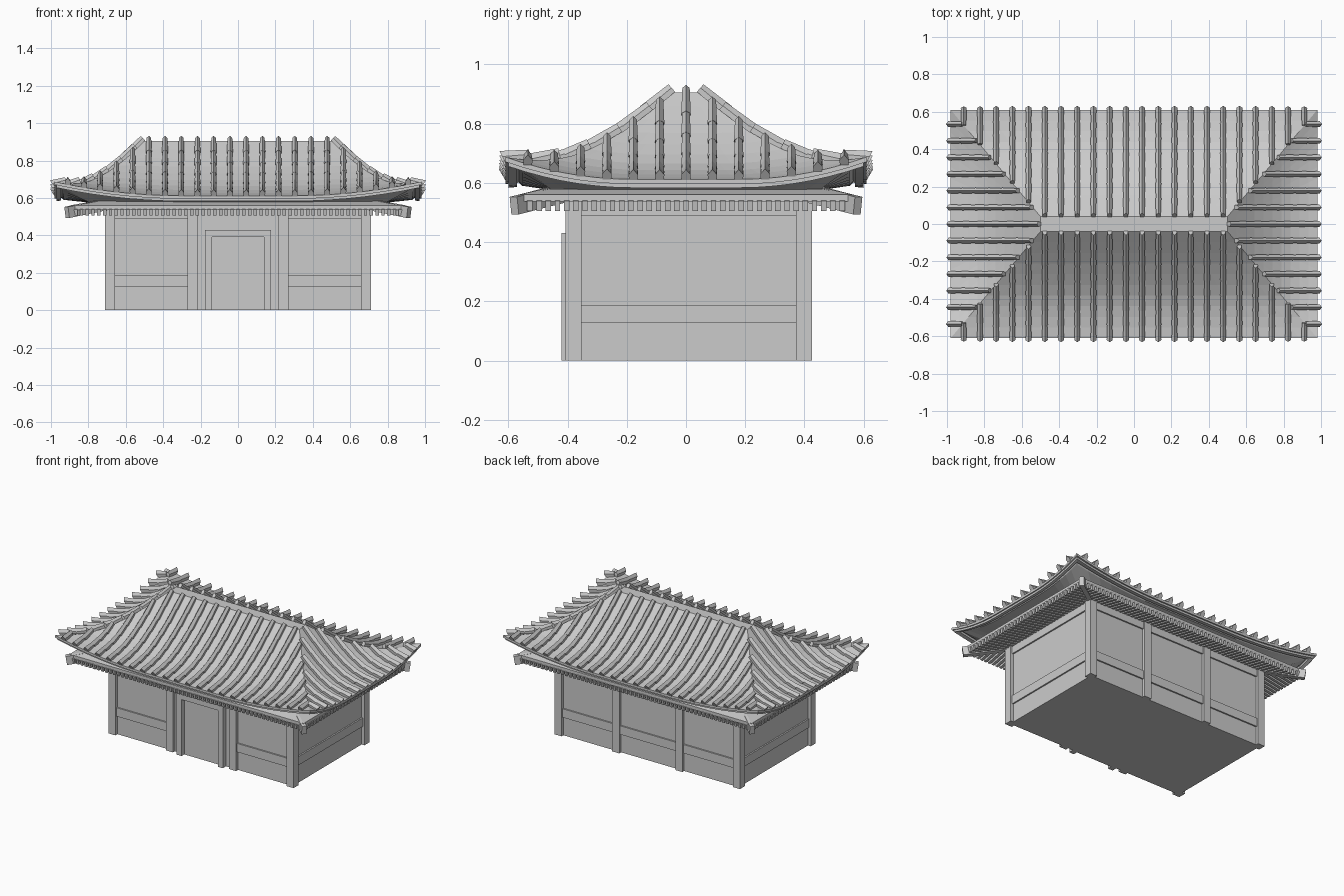
import bpy, bmesh, math
from mathutils import Vector

if "Cube" in bpy.data.objects:
    bpy.data.objects.remove(bpy.data.objects["Cube"])

def finish(name, bm):
    bmesh.ops.recalc_face_normals(bm, faces=bm.faces[:])
    me = bpy.data.meshes.new(name)
    bm.to_mesh(me)
    bm.free()
    ob = bpy.data.objects.new(name, me)
    bpy.context.collection.objects.link(ob)
    return ob

def prism(bm, p0, p1, side, profile, k0=1.0, k1=1.0, lean=0.0):
    """Sweep a (u, v) profile from p0 to p1; lean pushes the p0 end outwards with height."""
    p0, p1, side = Vector(p0), Vector(p1), Vector(side)
    d = (p1 - p0).normalized()
    up = side.cross(d)
    if abs(up.z) > 1e-4 and up.z < 0:
        up = -up
    a = [bm.verts.new(p0 + side * u * k0 + up * v * k0 - d * v * lean) for u, v in profile]
    b = [bm.verts.new(p1 + side * u * k1 + up * v * k1) for u, v in profile]
    n = len(profile)
    for i in range(n):
        bm.faces.new((a[i], a[(i + 1) % n], b[(i + 1) % n], b[i]))
    bm.faces.new(a)
    bm.faces.new(b)

def boxes(name, items):
    bm = bmesh.new()
    for x0, x1, y0, y1, z0, z1 in items:
        prism(bm, (0, 0, z0), (0, 0, z1), (1, 0, 0),
              [(x0, -y0), (x1, -y0), (x1, -y1), (x0, -y1)])
    return finish(name, bm)

def loft(name, rings, cap=False, loop=False):
    bm = bmesh.new()
    vs = [[bm.verts.new(p) for p in r] for r in rings]
    n = len(vs[0])
    pairs = list(zip(vs, vs[1:])) + ([(vs[-1], vs[0])] if loop else [])
    for a, b in pairs:
        for i in range(n):
            bm.faces.new((a[i], a[(i + 1) % n], b[(i + 1) % n], b[i]))
    if cap:
        bm.faces.new(vs[0])
    return finish(name, bm)

# ---- roof surface: s is 0 at the ridge and 1 at the eave ----
PROFILE = [.905, .858, .812, .768, .73, .695, .665, .643, .628, .618, .612]

def half(s):
    return .5 + .48 * s, .04 + .57 * s

def roof_z(x, y):
    x, y = abs(x), abs(y)
    sx, sy = (x - .5) / .48, (y - .04) / .57
    s = min(max(sx, sy, 0), 1)
    hx, hy = half(s)
    a = x / hx if sy >= sx else y / hy
    t = s * 10
    i = min(int(t), 9)
    z = PROFILE[i] + (PROFILE[i + 1] - PROFILE[i]) * (t - i)
    return z + .075 * s * s * max(0, (a - .3) / .7) ** 2

def rect(hx, hy, n=20):
    c = [(-hx, -hy), (hx, -hy), (hx, hy), (-hx, hy)]
    return [(c[k][0] + (c[(k + 1) % 4][0] - c[k][0]) * i / n,
             c[k][1] + (c[(k + 1) % 4][1] - c[k][1]) * i / n)
            for k in range(4) for i in range(n)]

def roof_ring(s, dz=0.0):
    return [(x, y, roof_z(x, y) + dz) for x, y in rect(*half(s))]

def flat_ring(hx, hy, z):
    return [(x, y, z) for x, y in rect(hx, hy)]

# roof sheet with a thin rim and underside
steps = [i / 10 for i in range(11)]
loft("roof", [roof_ring(s) for s in steps] +
     [roof_ring(s, -.016) for s in reversed(steps)], cap=True)
# sloping soffit below the roof, and the thin curved board under the eave
loft("soffit", [roof_ring(.92, -.016), roof_ring(.9, -.028), flat_ring(.79, .45, .575)])
loft("eave_board", [roof_ring(.98, -.016), roof_ring(.98, -.03),
                    roof_ring(.93, -.03), roof_ring(.93, -.016)], loop=True)

# ---- tile ribs: overlapping house-shaped tiles running up each slope ----
TILE = [(-.014, -.006), (.014, -.006), (.016, .017), (0, .037), (-.016, .017)]
bm = bmesh.new()

def rib(fn, outer, inner, side):
    n = max(1, round(abs(outer - inner) / .078))
    for i in range(n):
        a = outer + (inner - outer) * i / n
        b = outer + (inner - outer) * (i + 1) / n
        (xa, ya), (xb, yb) = fn(a), fn(b)
        prism(bm, (xa, ya, roof_z(xa, ya)), (xb, yb, roof_z(xb, yb) + .006),
              side, TILE, 1.0, .78, .35)

for sgn in (-1, 1):
    for i in range(22):
        x = (i - 10.5) * .0867
        top = max(.04, .04 + .57 * (abs(x) - .5) / .48)
        rib(lambda v: (x, sgn * v), .612, top, (1, 0, 0))
    for i in range(-6, 7):
        y = i * .089
        top = max(.5, .5 + .48 * (abs(y) - .04) / .57)
        rib(lambda v: (sgn * v, y), .982, top, (0, 1, 0))
finish("roof_tile_ribs", bm)

# ---- lower eave: deck, rafters and corner beams ----
IX, IY, OX, OY = .68, .39, .90, .565
loft("eave_deck", [flat_ring(IX, IY, .60), flat_ring(OX, OY, .56),
                   flat_ring(OX, OY, .537), flat_ring(IX, IY, .577)], loop=True)
bm = bmesh.new()
BAR = [(-.009, -.032), (.009, -.032), (.009, .002), (-.009, .002)]
for sgn in (-1, 1):
    for i in range(-28, 29):
        x = i * .031
        t = max(0, (abs(x) - IX) / (OX - IX))
        if t < .9:
            prism(bm, (x, sgn * (OY + .005), .537),
                  (x, sgn * (IY + (OY - IY) * t), .577 - .04 * t), (1, 0, 0), BAR)
    for i in range(-17, 18):
        y = i * .031
        t = max(0, (abs(y) - IY) / (OY - IY))
        if t < .9:
            prism(bm, (sgn * (OX + .005), y, .537),
                  (sgn * (IX + (OX - IX) * t), y, .577 - .04 * t), (0, 1, 0), BAR)
finish("rafters", bm)

bm = bmesh.new()
BEAM = [(-.016, -.03), (.016, -.03), (.016, .03), (-.016, .03)]
for sx in (-1, 1):
    for sy in (-1, 1):
        side = Vector((-sy * (OY - IY), sx * (OX - IX), 0)).normalized()
        prism(bm, (sx * .915, sy * .58, .523), (sx * .66, sy * .375, .575), side, BEAM)
finish("corner_beams", bm)
boxes("eave_plate", [(-.80, .80, -.46, .46, .57, .605)])

# ---- walls, posts, rails and door frame ----
boxes("walls", [(-.69, .69, -.385, .405, 0, .59)])
posts = []
for x in (-.685, -.2425, .2425, .685):
    for y in (-.38, .398):
        posts.append((x - .027, x + .027, y - .027, y + .027, 0, .58))
boxes("posts", posts)
rails = []
for z0, z1 in ((.128, .188), (.49, .55)):
    for x0, x1 in ((-.66, -.27), (.27, .66)):
        rails.append((x0, x1, -.395, -.37, z0, z1))
    rails.append((-.66, .66, .39, .415, z0, z1))
    for s in (-1, 1):
        rails.append((s * .68 - .02, s * .68 + .02, -.355, .372, z0, z1))
boxes("wall_rails", rails)
boxes("door_frame", [(-.177, -.14, -.42, -.37, 0, .43), (.14, .177, -.42, -.37, 0, .43),
                     (-.14, .14, -.42, -.37, .392, .43)])
boxes("door", [(-.14, .14, -.39, -.37, 0, .392)])
